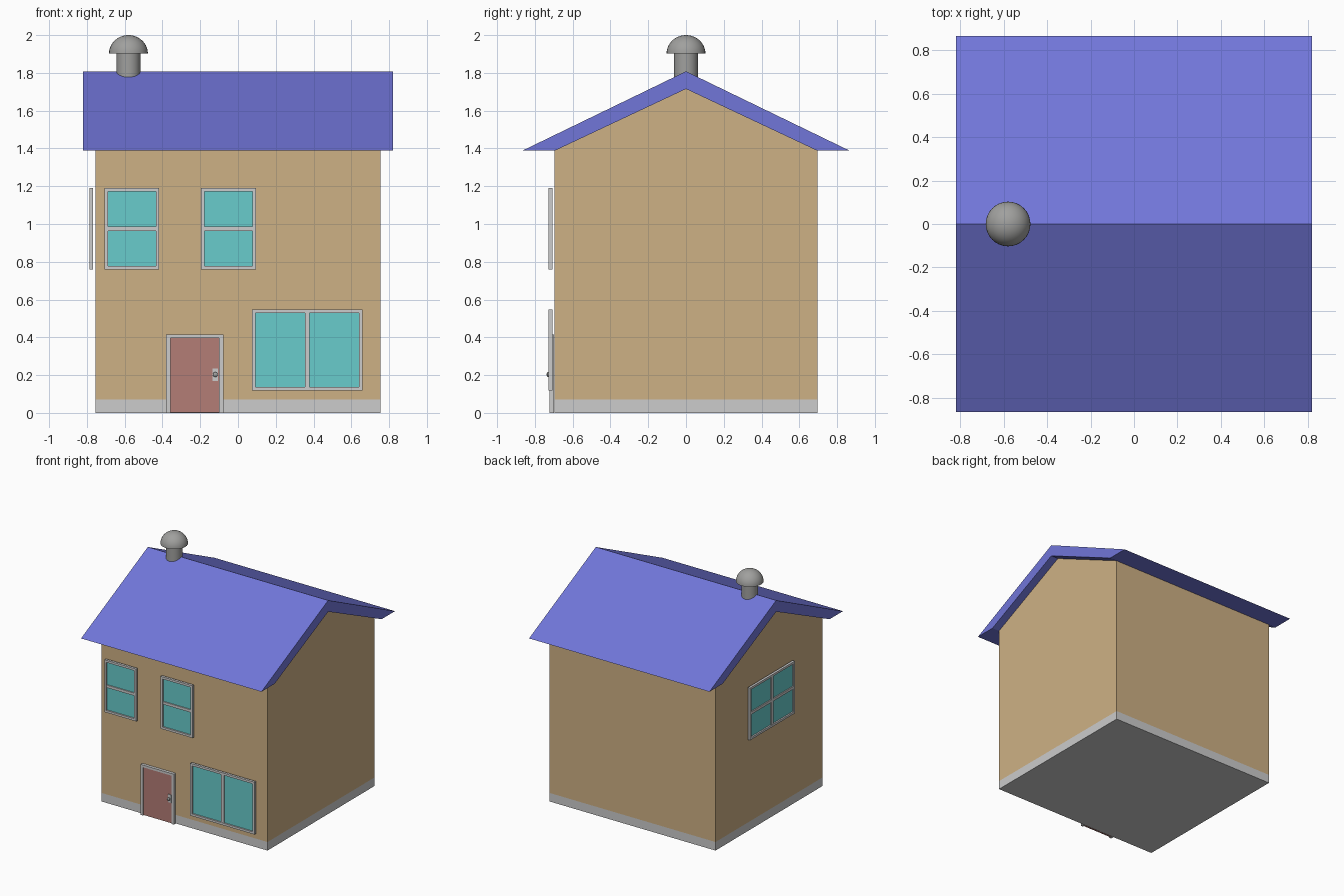
import bpy, bmesh, math
from mathutils import Matrix

if "Cube" in bpy.data.objects:
    bpy.data.objects.remove(bpy.data.objects["Cube"])


def material(name, r, g, b):
    def lin(c):
        c /= 255
        return c / 12.92 if c <= 0.04045 else ((c + 0.055) / 1.055) ** 2.4
    m = bpy.data.materials.new(name)
    m.diffuse_color = (lin(r), lin(g), lin(b), 1)
    m.use_nodes = True
    m.node_tree.nodes["Principled BSDF"].inputs["Base Color"].default_value = m.diffuse_color
    return m


TAN = material("wall tan", 206, 177, 133)
PALE = material("trim grey", 204, 204, 204)
BLUE = material("roof blue", 113, 118, 217)
GLASS = material("window cyan", 104, 204, 204)
RED = material("door red", 180, 125, 118)
GREY = material("chimney grey", 160, 160, 158)


def finish(name, bm, *mats):
    bmesh.ops.recalc_face_normals(bm, faces=bm.faces)
    me = bpy.data.meshes.new(name)
    bm.to_mesh(me)
    bm.free()
    for m in mats:
        me.materials.append(m)
    ob = bpy.data.objects.new(name, me)
    bpy.context.collection.objects.link(ob)
    return ob


def add_box(bm, x0, x1, y0, y1, z0, z1):
    mat = Matrix.Translation(((x0 + x1) / 2, (y0 + y1) / 2, (z0 + z1) / 2)) @ \
        Matrix.Diagonal((x1 - x0, y1 - y0, z1 - z0, 1))
    bmesh.ops.create_cube(bm, size=1, matrix=mat)


def prism(profile, half):
    """Extrude a (y, z) profile along x."""
    bm = bmesh.new()
    face = bm.faces.new([bm.verts.new((-half, y, z)) for y, z in profile])
    out = bmesh.ops.extrude_face_region(bm, geom=[face], use_keep_orig=True)
    for v in out["geom"]:
        if isinstance(v, bmesh.types.BMVert):
            v.co.x = half
    bmesh.ops.recalc_face_normals(bm, faces=bm.faces)
    return bm


def lathe(name, profile, centre, mat, axis="Z", steps=32):
    """Spin an (r, h) profile into a smooth solid."""
    bm = bmesh.new()
    vs = [bm.verts.new((r, 0, h)) for r, h in profile]
    es = [bm.edges.new(p) for p in zip(vs, vs[1:])]
    bmesh.ops.spin(bm, geom=vs + es, cent=(0, 0, 0), axis=(0, 0, 1),
                   angle=math.tau, steps=steps, use_merge=False)
    bmesh.ops.remove_doubles(bm, verts=bm.verts, dist=1e-5)
    if axis == "-Y":
        bm.transform(Matrix.Rotation(math.pi / 2, 4, "X"))
    bm.transform(Matrix.Translation(centre))
    ob = finish(name, bm, mat)
    bpy.ops.object.select_all(action="DESELECT")
    bpy.context.view_layer.objects.active = ob
    ob.select_set(True)
    bpy.ops.object.shade_smooth_by_angle(angle=math.radians(40))
    return ob


# Walls with gables; the foundation band is coloured by height
W, D = 0.755, 0.695
EAVE, GABLE, BASE = 1.388, 1.715, 0.07
bm = prism([(-D, 0), (D, 0), (D, EAVE), (0, GABLE), (-D, EAVE)], W)
bmesh.ops.delete(bm, geom=[f for f in bm.faces if f.normal.z > 0.3], context="FACES_ONLY")
bmesh.ops.bisect_plane(bm, geom=bm.verts[:] + bm.edges[:] + bm.faces[:],
                       plane_co=(0, 0, BASE), plane_no=(0, 0, 1))
for f in bm.faces:
    f.material_index = 1 if f.calc_center_median().z < BASE else 0
finish("walls", bm, TAN, PALE)

# Roof
R = 0.867
bm = prism([(-R, EAVE), (-D, EAVE), (0, GABLE), (D, EAVE), (R, EAVE), (0, 1.808)], 0.82)
finish("roof", bm, BLUE)


# Windows, built facing -y and centred on x = 0
def window(name, width, z0, z1, cols, rows, place):
    t, h = 0.018, width / 2
    frame, glass = bmesh.new(), bmesh.new()
    for s in (-1, 1):
        a, b = sorted((s * h, s * (h - t)))
        add_box(frame, a, b, -0.028, -0.008, z0, z1)
    for z in (z0, z1 - t):
        add_box(frame, -h + t, h - t, -0.028, -0.008, z, z + t)
    for i in range(1, cols):
        x = -h + width * i / cols
        add_box(frame, x - 0.012, x + 0.012, -0.026, -0.008, z0 + t, z1 - t)
    for i in range(1, rows):
        z = z0 + (z1 - z0) * i / rows
        add_box(frame, -h + t, h - t, -0.025, -0.008, z - 0.011, z + 0.011)
    add_box(glass, -h + t, h - t, -0.016, -0.009, z0 + t, z1 - t)
    for part, b, m in (("frame", frame, PALE), ("glass", glass, GLASS)):
        b.transform(place)
        finish(f"{name}_{part}", b, m)


def front(x):
    return Matrix.Translation((x, -D - 0.004, 0))


window("upper_left_window", 0.29, 0.76, 1.19, 1, 2, front(-0.562))
window("upper_middle_window", 0.29, 0.76, 1.19, 1, 2, front(-0.05))
window("lower_window", 0.585, 0.118, 0.548, 2, 1, front(0.367))
window("side_window", 0.585, 0.76, 1.19, 2, 2,
       Matrix.Translation((-W - 0.004, 0, 0)) @ Matrix.Rotation(-math.pi / 2, 4, "Z"))

# Door with frame, lock plate and knob
bm = bmesh.new()
add_box(bm, -0.380, -0.358, -0.722, -0.698, 0, 0.415)
add_box(bm, -0.100, -0.078, -0.722, -0.698, 0, 0.415)
add_box(bm, -0.358, -0.100, -0.722, -0.698, 0.397, 0.415)
finish("door_frame", bm, PALE)
bm = bmesh.new()
add_box(bm, -0.358, -0.100, -0.714, -0.700, 0.002, 0.397)
finish("door", bm, RED)
bm = bmesh.new()
add_box(bm, -0.134, -0.105, -0.719, -0.714, 0.17, 0.235)
finish("lock_plate", bm, PALE)
lathe("door_knob", [(0, 0), (0.006, 0), (0.006, 0.008), (0.013, 0.011),
                    (0.013, 0.016), (0.008, 0.02), (0, 0.021)],
      (-0.12, -0.717, 0.203), GREY, axis="-Y", steps=16)

# Chimney pipe and domed cap
lathe("chimney_pipe", [(0, 1.76), (0.063, 1.76), (0.063, 1.905), (0, 1.905)],
      (-0.58, 0, 0), GREY)
dome = [(0.103 * math.cos(a), 1.902 + 0.098 * math.sin(a))
        for a in (math.pi / 2 * i / 10 for i in range(10))]
lathe("chimney_cap", [(0, 1.902)] + dome + [(0, 2.0)], (-0.58, 0, 0), GREY)
